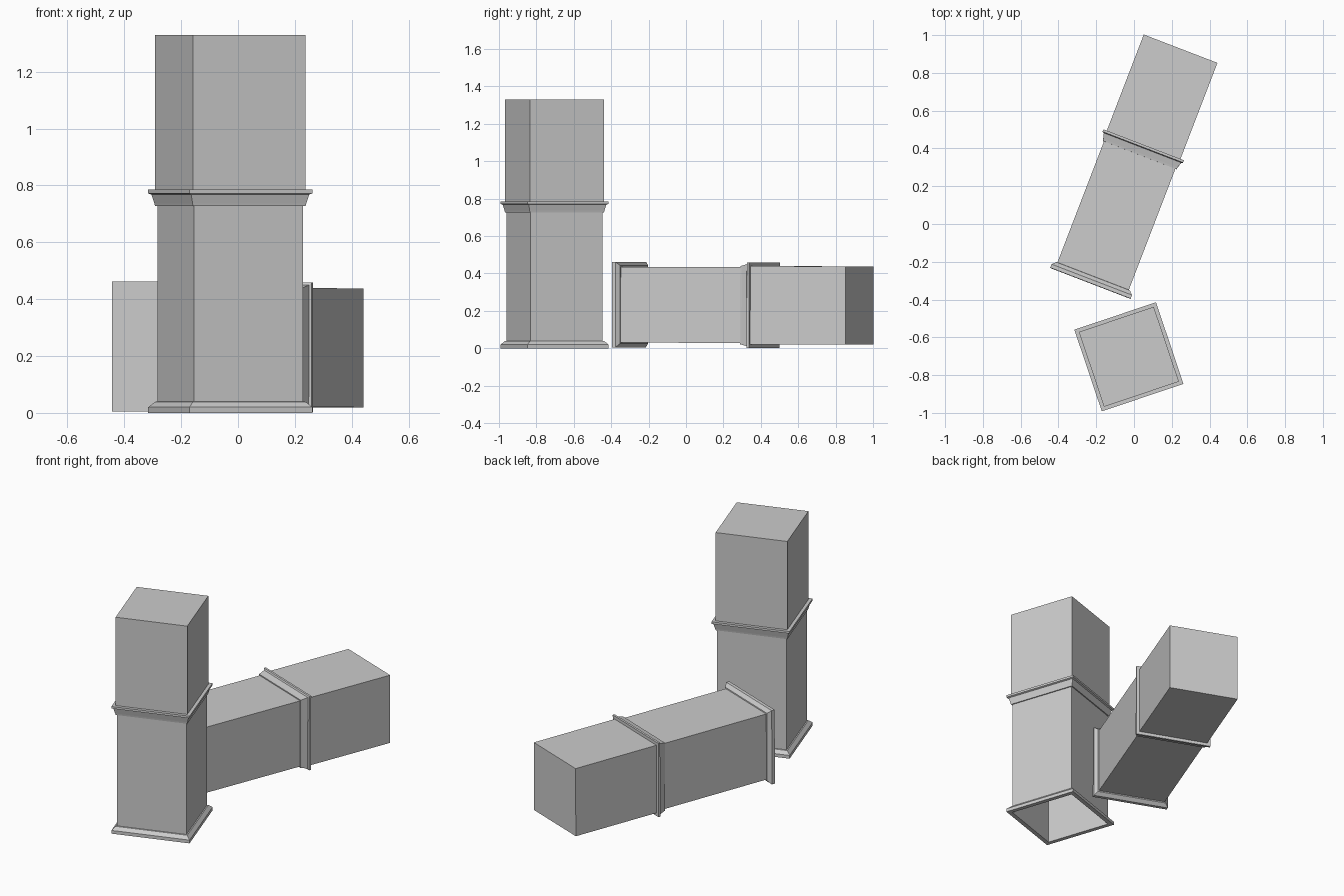
import bpy, bmesh, math
from mathutils import Matrix, Vector

if "Cube" in bpy.data.objects:
    bpy.data.objects.remove(bpy.data.objects["Cube"])

# Square-section profiles: (half width, height along the pillar)
BASE = [(.2025, 0), (.228, 0), (.228, .02), (.209, .039), (.2025, .04)]
LOWER = [(.2025, 0), (.2025, .735)]
COLLAR = [(.2025, .727), (.209, .727), (.211, .737), (.219, .768),
          (.228, .772), (.228, .785), (.209, .785)]
UPPER = [(.209, .785), (.209, 1.33)]


def square_loft(name, profile, matrix, cap_start=False, cap_end=False):
    """Sweep a profile around a square and place it."""
    bm = bmesh.new()
    rings = [[bm.verts.new((sx * h, sy * h, z))
              for sx, sy in ((-1, -1), (1, -1), (1, 1), (-1, 1))]
             for h, z in profile]
    for a, b in zip(rings, rings[1:]):
        for i in range(4):
            j = (i + 1) % 4
            bm.faces.new((a[i], a[j], b[j], b[i]))
    if cap_start:
        bm.faces.new(rings[0][::-1])
    if cap_end:
        bm.faces.new(rings[-1])
    mesh = bpy.data.meshes.new(name)
    bm.to_mesh(mesh)
    bm.free()
    obj = bpy.data.objects.new(name, mesh)
    bpy.context.collection.objects.link(obj)
    obj.matrix_world = matrix
    return obj


def pillar(prefix, matrix, closed_base):
    square_loft(prefix + "_base_moulding", BASE, matrix)
    square_loft(prefix + "_lower_shaft", LOWER, matrix, cap_start=closed_base)
    square_loft(prefix + "_collar_moulding", COLLAR, matrix)
    square_loft(prefix + "_upper_shaft", UPPER, matrix, cap_end=True)


# Standing pillar, hollow underneath
standing = Matrix.Translation((-.027, -.703, 0)) @ Matrix.Rotation(math.radians(18.6), 4, 'Z')
pillar("standing_pillar", standing, False)

# Fallen pillar, lying on its mouldings
start, end = Vector((-.231, -.314, .2335)), Vector((.246, .926, .2285))
axis = (end - start).normalized()
side = axis.cross(Vector((0, 0, 1))).normalized()
up = side.cross(axis)
lying = Matrix((side, -up, axis)).transposed()
if lying.determinant() < 0:
    lying = Matrix((side, up, axis)).transposed()
pillar("fallen_pillar", Matrix.Translation(start) @ lying.to_4x4(), True)
